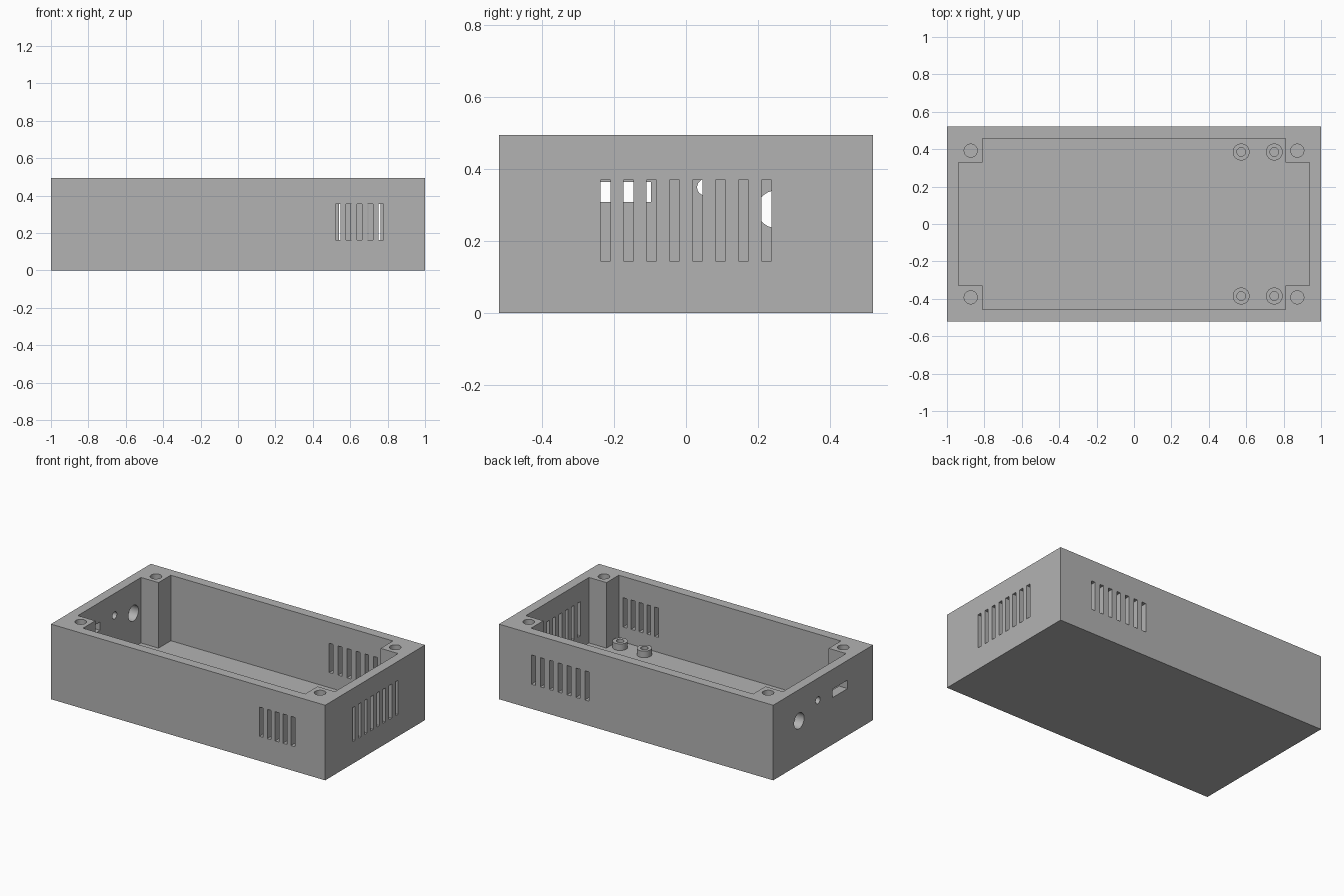
import bpy, bmesh, math
from mathutils import Matrix, Vector

if "Cube" in bpy.data.objects:
    bpy.data.objects.remove(bpy.data.objects["Cube"], do_unlink=True)

GREY = 0.45
W, D, H = 1.0, 0.52, 0.495      # half width, half depth, height
FLOOR = 0.063

grey = bpy.data.materials.new("plain grey")
grey.use_nodes = True
grey.diffuse_color = (GREY, GREY, GREY, 1)
grey.node_tree.nodes["Principled BSDF"].inputs["Base Color"].default_value = (GREY, GREY, GREY, 1)


def add_box(bm, lo, hi):
    lo, hi = Vector(lo), Vector(hi)
    size = hi - lo
    matrix = Matrix.Translation((lo + hi) / 2) @ Matrix.Diagonal((*size, 1))
    bmesh.ops.create_cube(bm, size=1, matrix=matrix)


def add_cylinder(bm, centre, radius, depth, axis="Z"):
    turn = Matrix.Rotation(math.pi / 2, 4, "Y") if axis == "X" else Matrix()
    bmesh.ops.create_cone(bm, cap_ends=True, segments=40, radius1=radius, radius2=radius,
                          depth=depth, matrix=Matrix.Translation(centre) @ turn)


def finish(bm, name):
    bmesh.ops.recalc_face_normals(bm, faces=bm.faces)
    mesh = bpy.data.meshes.new(name)
    bm.to_mesh(mesh)
    bm.free()
    mesh.materials.append(grey)
    obj = bpy.data.objects.new(name, mesh)
    bpy.context.collection.objects.link(obj)
    return obj


def activate(obj):
    bpy.ops.object.select_all(action="DESELECT")
    obj.select_set(True)
    bpy.context.view_layer.objects.active = obj


def cut(obj, cutter):
    cutter.hide_render = True
    mod = obj.modifiers.new("cut", "BOOLEAN")
    mod.operation = "DIFFERENCE"
    mod.solver = "EXACT"
    mod.object = cutter
    activate(obj)
    bpy.ops.object.modifier_apply(modifier=mod.name)
    bpy.data.objects.remove(cutter, do_unlink=True)


# Outer block
bm = bmesh.new()
add_box(bm, (-W, -D, 0), (W, D, H))
case = finish(bm, "case_body")

# Cavity, stepped in at the corners so four screw posts remain
in_x, in_y, post_x, post_y = 0.9375, 0.457, 0.81, 0.329
quarter = [(in_x, post_y), (post_x, post_y), (post_x, in_y)]
outline = []
for sx, sy in ((1, 1), (-1, 1), (-1, -1), (1, -1)):
    points = quarter if sx * sy > 0 else quarter[::-1]
    outline += [(sx * x, sy * y, FLOOR) for x, y in points]
bm = bmesh.new()
base = bm.faces.new([bm.verts.new(p) for p in outline])
lifted = bmesh.ops.extrude_face_region(bm, geom=[base])["geom"]
bmesh.ops.translate(bm, vec=(0, 0, H), verts=[v for v in lifted if isinstance(v, bmesh.types.BMVert)])
cut(case, finish(bm, "cavity_cutter"))

bm = bmesh.new()
half = 0.014
# Front and back vent slots
for count, first, pitch, side in ((5, 0.764, 0.0575, -1), (7, 0.749, 0.065, 1)):
    for i in range(count):
        x = first - i * pitch
        y = side * 0.49
        add_box(bm, (x - half, y - 0.06, 0.162), (x + half, y + 0.06, 0.355))
# Side vent slots
for i in range(8):
    y = (i - 3.5) * 0.064
    add_box(bm, (0.91, y - half, 0.145), (1.03, y + half, 0.37))
# Connector openings in the other end
add_cylinder(bm, (-0.97, 0.25, 0.289), 0.052, 0.12, "X")
add_cylinder(bm, (-0.97, 0.054, 0.35), 0.023, 0.12, "X")
add_box(bm, (-1.03, -0.255, 0.309), (-0.91, -0.097, 0.365))
# Screw holes in the posts
for sx in (-1, 1):
    for sy in (-1, 1):
        add_cylinder(bm, (sx * 0.873, sy * 0.392, H), 0.035, 0.4)
cut(case, finish(bm, "openings_cutter"))

# Board standoffs: hollow turned rings on the floor
r_in, r_out, top = 0.023, 0.045, FLOOR + 0.043
parts = [case]
for x in (0.573, 0.75):
    for y, end in ((-0.385, "front"), (0.385, "back")):
        bm = bmesh.new()
        profile = [(r_in, FLOOR), (r_in, top), (r_out, top), (r_out, FLOOR)]
        verts = [bm.verts.new((r, 0, z)) for r, z in profile]
        edges = [bm.edges.new(pair) for pair in zip(verts, verts[1:] + verts[:1])]
        bmesh.ops.spin(bm, geom=verts + edges, cent=(0, 0, 0), axis=(0, 0, 1),
                       angle=2 * math.pi, steps=32, use_duplicate=False)
        bmesh.ops.remove_doubles(bm, verts=bm.verts, dist=0.0005)
        bmesh.ops.translate(bm, vec=(x, y, 0), verts=bm.verts)
        parts.append(finish(bm, f"{end}_standoff"))

for part in parts:
    activate(part)
    bpy.ops.object.shade_smooth_by_angle(angle=math.radians(30))
